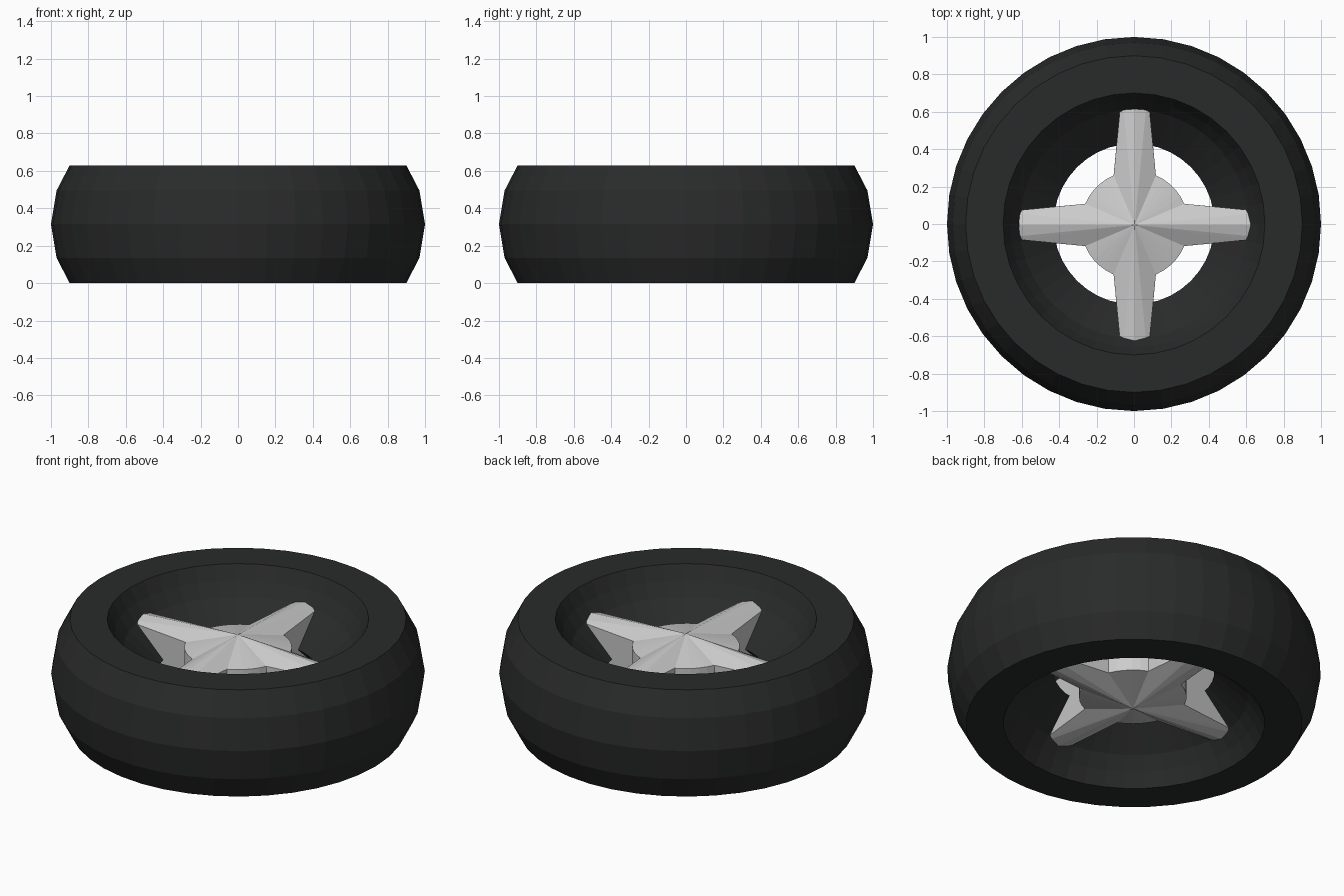
import bpy, bmesh, math

if "Cube" in bpy.data.objects:
    bpy.data.objects.remove(bpy.data.objects["Cube"])

MID = 0.315  # height of the symmetry plane


def make_object(name, verts, faces, material=None):
    mesh = bpy.data.meshes.new(name)
    mesh.from_pydata(verts, [], faces)
    bm = bmesh.new()
    bm.from_mesh(mesh)
    bmesh.ops.recalc_face_normals(bm, faces=bm.faces)
    bm.to_mesh(mesh)
    bm.free()
    obj = bpy.data.objects.new(name, mesh)
    bpy.context.collection.objects.link(obj)
    if material:
        mesh.materials.append(material)
    return obj


def polar(r, angle, z):
    return (r * math.cos(angle), r * math.sin(angle), z)


# Tyre: half profile (radius, height above the middle) mirrored, then revolved
half = [(0.43, 0.0), (0.61, 0.16), (0.66, 0.235), (0.70, 0.315),
        (0.90, 0.315), (0.97, 0.18), (1.0, 0.0)]
profile = half + [(r, -h) for r, h in half[-2:0:-1]]
SEG, n = 40, len(profile)
verts = [polar(r, 2 * math.pi * s / SEG, MID + h)
         for s in range(SEG) for r, h in profile]
faces = [(s * n + i, s * n + (i + 1) % n,
          (s + 1) % SEG * n + (i + 1) % n, (s + 1) % SEG * n + i)
         for s in range(SEG) for i in range(n)]
rubber = bpy.data.materials.new("dark_rubber")
rubber.diffuse_color = (0.022, 0.024, 0.023, 1)
rubber.use_nodes = True
rubber.node_tree.nodes["Principled BSDF"].inputs["Base Color"].default_value = rubber.diffuse_color
make_object("tyre", verts, faces, rubber)

# Spoked hub: star outline of one quadrant as
# (outer radius, angle, height above middle, waist radius, waist angle)
tip_a = math.atan2(0.08, 0.60)
waist_a = math.atan2(0.098, 0.42)
join_a = math.atan2(0.113, 0.265)
HUB_R, HUB_H, ARC = 0.288, 0.152, 5
quadrant = [(0.62, 0.0, 0.182, 0.432, 0.0),
            (0.618, math.atan2(0.06, 0.615), 0.165, 0.432, waist_a * 0.75),
            (0.607, tip_a, 0.155, 0.432, waist_a)]
for i in range(ARC + 1):
    a = join_a + (math.pi / 2 - 2 * join_a) * i / ARC
    quadrant.append((HUB_R, a, HUB_H, HUB_R, a))
quadrant += [(r, math.pi / 2 - a, h, w, math.pi / 2 - b)
             for r, a, h, w, b in quadrant[2:0:-1]]
star = [(r, a + q * math.pi / 2, h, w, b + q * math.pi / 2)
        for q in range(4) for r, a, h, w, b in quadrant]

# Rings for the top, waist and bottom, closed by an apex on each side
m = len(star)
verts = [polar(r, a, MID + h) for r, a, h, w, b in star]
verts += [polar(w, b, MID) for r, a, h, w, b in star]
verts += [polar(r, a, MID - h) for r, a, h, w, b in star]
verts += [(0, 0, MID + 0.225), (0, 0, MID - 0.225)]
faces = []
for i in range(m):
    j = (i + 1) % m
    faces += [(3 * m, i, j), (i, m + i, m + j, j),
              (m + i, 2 * m + i, 2 * m + j, m + j),
              (3 * m + 1, 2 * m + j, 2 * m + i)]
hub = make_object("spoked_hub", verts, faces)
hub.location = (0.004, -0.005, 0)
